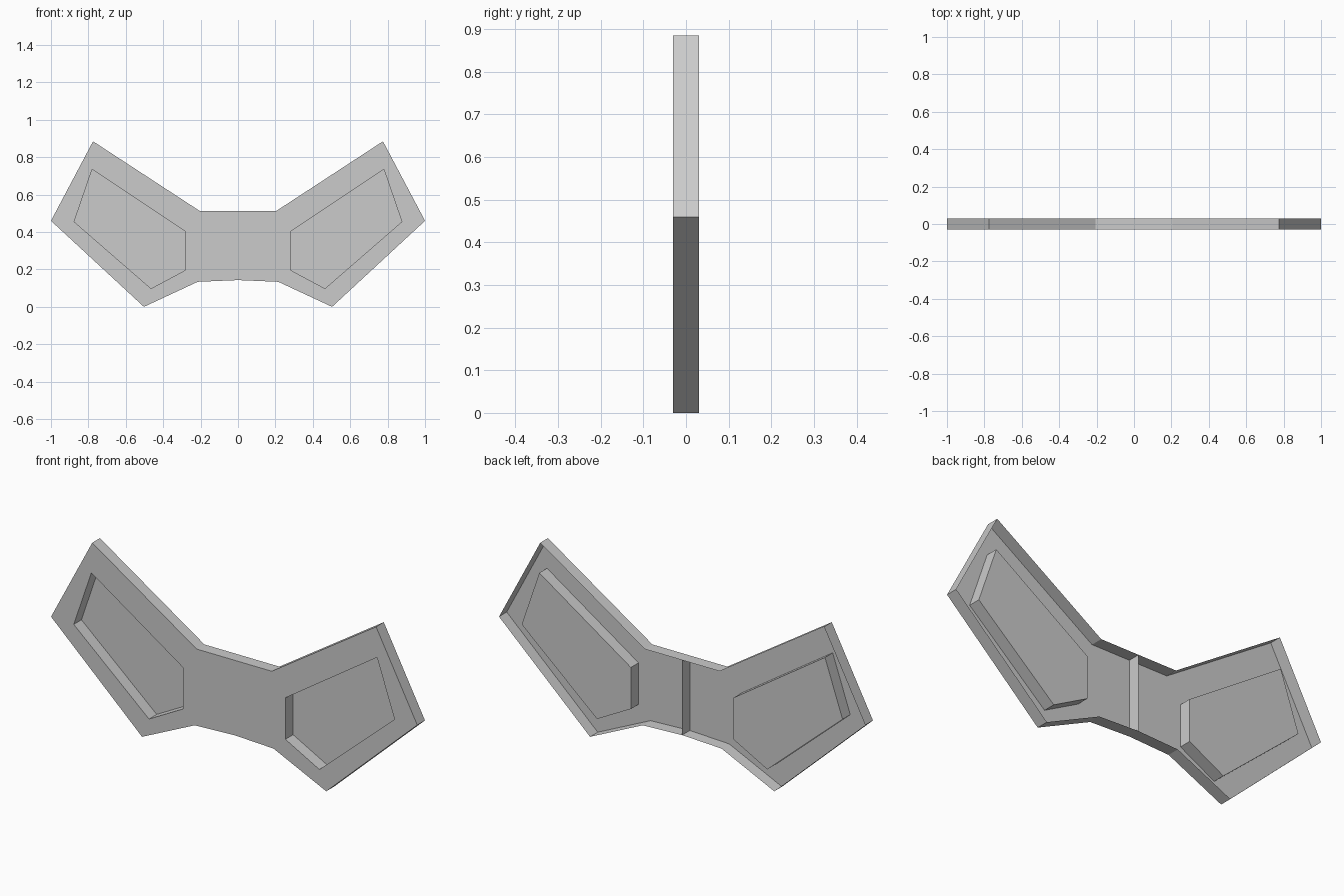
import bpy
import bmesh

cube = bpy.data.objects.get("Cube")
if cube:
    bpy.data.objects.remove(cube, do_unlink=True)

FRONT, BACK = -0.03, 0.03

grey = bpy.data.materials.new("plain_grey")
grey.use_nodes = True
colour = (0.6, 0.6, 0.6, 1)
grey.diffuse_color = colour
grey.node_tree.nodes["Principled BSDF"].inputs["Base Color"].default_value = colour

# Matching corners of the wing edge and its recess, counter-clockwise in x, z
wing = [(0.205, 0.513), (0.215, 0.134), (0.503, 0), (1, 0.46), (0.775, 0.885)]
recess = [(0.28, 0.402), (0.28, 0.197), (0.465, 0.098), (0.876, 0.455), (0.78, 0.735)]
middle = [(0, 0.513), (0, 0.143)]


def make_object(name, bm):
    mesh = bpy.data.meshes.new(name)
    bm.to_mesh(mesh)
    bm.free()
    mesh.materials.append(grey)
    obj = bpy.data.objects.new(name, mesh)
    bpy.context.collection.objects.link(obj)
    return obj


def loop_pair(bm, points):
    """Front and back vertices for each corner."""
    return [[bm.verts.new((x, y, z)) for x, z in points] for y in (FRONT, BACK)]


bm = bmesh.new()
wing_f, wing_b = loop_pair(bm, wing)
rec_f, rec_b = loop_pair(bm, recess)
mid_f, mid_b = loop_pair(bm, middle)

# Face around the recess, recess walls and outer walls
for i in range(len(wing)):
    j = (i + 1) % len(wing)
    bm.faces.new((wing_f[i], wing_f[j], rec_f[j], rec_f[i]))
    bm.faces.new((rec_f[j], rec_b[j], rec_b[i], rec_f[i]))
    if i > 0:
        bm.faces.new((wing_f[i], wing_b[i], wing_b[j], wing_f[j]))

# Recess floor, level with the open back
bm.faces.new(rec_b)

# Bridge to the middle, with its top and bottom walls
bm.faces.new((mid_f[0], mid_f[1], wing_f[1], wing_f[0]))
bm.faces.new((wing_f[0], wing_b[0], mid_b[0], mid_f[0]))
bm.faces.new((mid_f[1], mid_b[1], wing_b[1], wing_f[1]))

shell = make_object("winged_shell", bm)
mirror = shell.modifiers.new("Mirror", "MIRROR")
mirror.use_axis[0] = True

# Single wall across the hollow back
bm = bmesh.new()
rib_f, rib_b = loop_pair(bm, middle)
bm.faces.new((rib_f[0], rib_f[1], rib_b[1], rib_b[0]))
make_object("centre_rib", bm)
